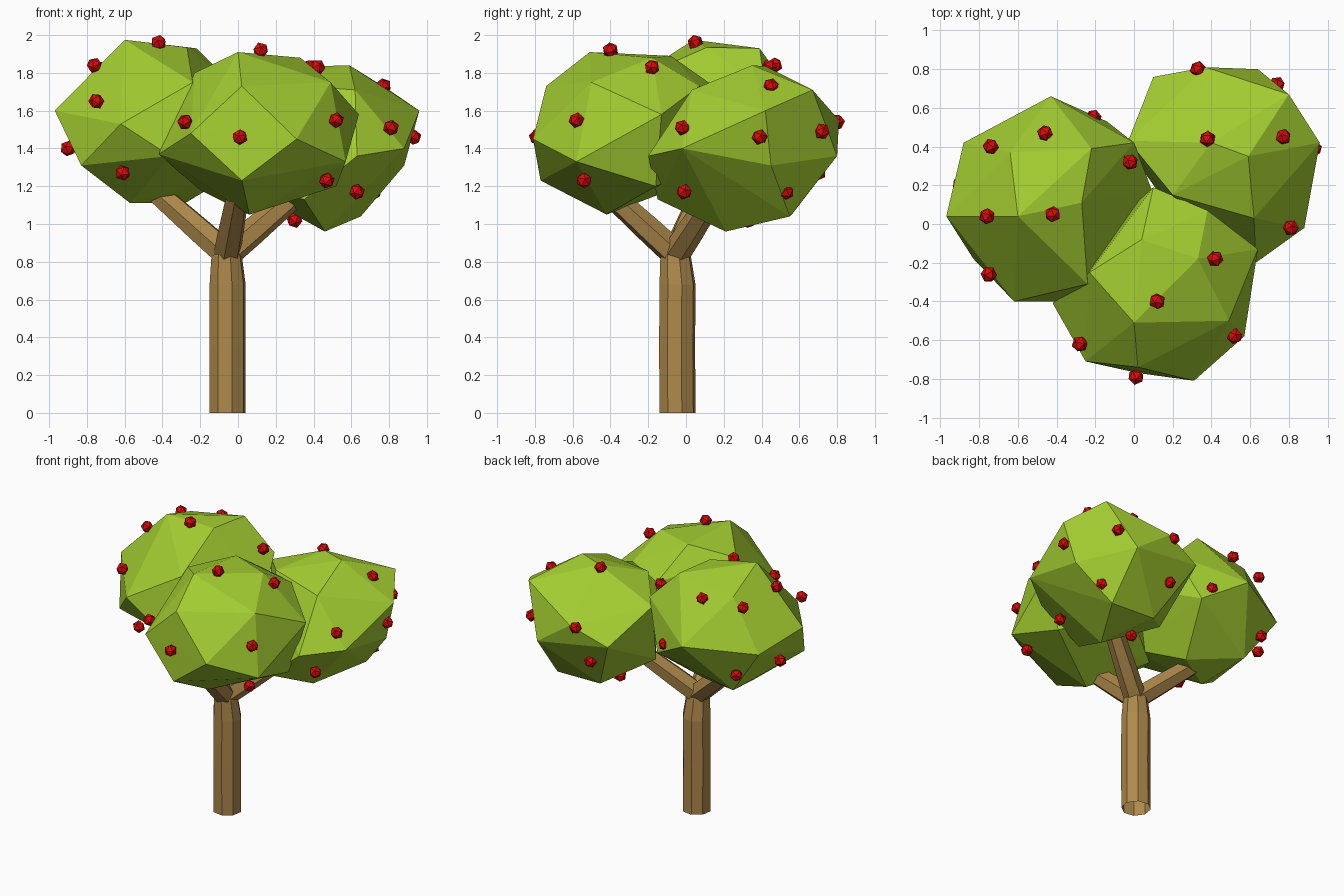
import bpy, bmesh, math, random
from mathutils import Vector, Matrix

random.seed(4)


def material(name, color):
    m = bpy.data.materials.new(name)
    m.diffuse_color = (*color, 1)
    return m


bark = material("bark", (0.42, 0.25, 0.07))
leaf = material("leaf", (0.36, 0.60, 0.03))
red = material("red_fruit", (0.70, 0.003, 0.004))


def finish(bm, name, mat):
    bmesh.ops.recalc_face_normals(bm, faces=bm.faces[:])
    me = bpy.data.meshes.new(name)
    bm.to_mesh(me)
    bm.free()
    me.materials.append(mat)
    ob = bpy.data.objects.new(name, me)
    bpy.context.collection.objects.link(ob)
    return ob


def tube(name, path, sides, mat, level=False):
    """Faceted tube, open at its start, through (x, y, z, radius) points."""
    bm = bmesh.new()
    pts = [Vector(p[:3]) for p in path]
    rings = []
    for i, p in enumerate(pts):
        d = pts[min(i + 1, len(pts) - 1)] - pts[max(i - 1, 0)]
        q = Vector((0, 0, 1)) if level else d.normalized()
        rot = Vector((0, 0, 1)).rotation_difference(q)
        ring = []
        for k in range(sides):
            a = 2 * math.pi * (k + 0.3) / sides
            ring.append(bm.verts.new(p + rot @ Vector((math.cos(a), math.sin(a), 0)) * path[i][3]))
        rings.append(ring)
    for r0, r1 in zip(rings, rings[1:]):
        for k in range(sides):
            j = (k + 1) % sides
            bm.faces.new((r0[k], r0[j], r1[j], r1[k]))
    bm.faces.new(rings[-1])
    return finish(bm, name, mat)


def foliage(name, corners):
    """Irregular faceted ball: convex hull of a few corner points."""
    bm = bmesh.new()
    for c in corners:
        bm.verts.new(c)
    bmesh.ops.convex_hull(bm, input=bm.verts[:])
    for v in [v for v in bm.verts if not v.link_faces]:
        bm.verts.remove(v)
    return finish(bm, name, leaf)


# Trunk and its three branches
tube("trunk", [(-0.055, -0.045, 0, 0.098), (-0.055, -0.047, 0.35, 0.098),
               (-0.055, -0.045, 0.68, 0.098), (-0.06, -0.055, 0.83, 0.083),
               (-0.06, -0.055, 0.89, 0.05)], 8, bark, level=True)
for name, end in (("branch_left", (-0.50, 0.11, 1.23)),
                  ("branch_front", (0.01, -0.47, 1.22)),
                  ("branch_right", (0.38, 0.19, 1.22))):
    start = Vector((-0.06, -0.055, 0.84))
    mid = start.lerp(Vector(end), 0.3)
    tube(name, [(*start, 0.075), (*mid, 0.073), (*end, 0.06)], 6, bark)

# Leaf masses
foliage("foliage_left", [
    (-0.60, 0.04, 1.975), (-0.22, 0.39, 1.93), (-0.97, 0.04, 1.60), (-0.83, -0.18, 1.31),
    (-0.62, -0.40, 1.53), (-0.36, -0.40, 1.36), (-0.24, -0.31, 1.75), (-0.57, 0.02, 1.11),
    (-0.28, 0.20, 1.11), (-0.43, 0.66, 1.55), (-0.88, 0.42, 1.52), (-0.64, 0.37, 1.18),
    (0.00, 0.42, 1.71), (-0.14, 0.53, 1.38), (0.09, 0.18, 1.52), (-0.05, -0.12, 1.25),
    (-0.64, 0.37, 1.86), (-0.27, 0.11, 1.935)])
foliage("foliage_front", [
    (0.00, -0.51, 1.91), (0.02, -0.74, 1.73), (0.31, -0.81, 1.45), (0.02, -0.77, 1.23),
    (0.57, -0.58, 1.33), (0.49, -0.50, 1.75), (0.64, -0.13, 1.58), (0.33, -0.18, 1.88),
    (0.04, -0.08, 1.89), (0.38, 0.07, 1.73),
    (0.10, 0.19, 1.70), (-0.23, -0.25, 1.80), (-0.25, -0.71, 1.48), (-0.42, -0.41, 1.37),
    (0.06, -0.42, 1.05), (0.52, -0.16, 1.20), (-0.20, -0.08, 1.18), (0.15, 0.15, 1.32)])
foliage("foliage_right", [
    (0.59, 0.35, 1.84), (0.80, 0.67, 1.71), (0.20, 0.15, 1.74), (-0.03, 0.43, 1.65),
    (0.40, 0.42, 1.835), (0.62, 0.03, 1.71), (0.96, 0.42, 1.60), (0.88, -0.02, 1.40),
    (0.88, 0.45, 1.31), (0.63, -0.20, 1.36), (0.65, 0.55, 1.04), (0.46, 0.21, 0.96),
    (0.35, -0.15, 1.13), (0.64, 0.80, 1.36), (0.37, 0.81, 1.55), (0.10, 0.76, 1.44),
    (0.30, 0.56, 1.05), (0.03, 0.30, 1.20)])

# Fruit scattered over each leaf mass
fruit = {
    "left": [(-0.42, 0.05, 1.96), (-0.74, 0.40, 1.82), (-0.46, 0.47, 1.84),
             (-0.76, 0.04, 1.84), (-0.75, -0.26, 1.65), (-0.02, 0.32, 1.77),
             (-0.90, 0.20, 1.40), (-0.61, -0.27, 1.27), (-0.21, 0.55, 1.47),
             (-0.72, 0.45, 1.34)],
    "front": [(0.12, -0.40, 1.92), (0.42, -0.18, 1.83), (0.52, -0.58, 1.55),
              (0.01, -0.79, 1.46), (-0.28, -0.62, 1.54), (0.47, -0.54, 1.23)],
    "right": [(0.38, 0.44, 1.83), (0.77, 0.45, 1.73), (0.74, 0.72, 1.49),
              (0.33, 0.80, 1.54), (0.81, -0.02, 1.51), (0.93, 0.39, 1.46),
              (0.63, -0.01, 1.17), (0.72, 0.53, 1.17), (0.30, 0.33, 1.02),
              (0.28, 0.70, 1.27)],
}
for side, spots in fruit.items():
    bm = bmesh.new()
    for p in spots:
        m = Matrix.Translation(p) @ Matrix.Rotation(random.uniform(0, 3), 4, 'Z')
        m = m @ Matrix.Rotation(random.uniform(0, 3), 4, 'X')
        bmesh.ops.create_icosphere(bm, subdivisions=1, radius=0.043, matrix=m)
    finish(bm, "fruit_" + side, red)
